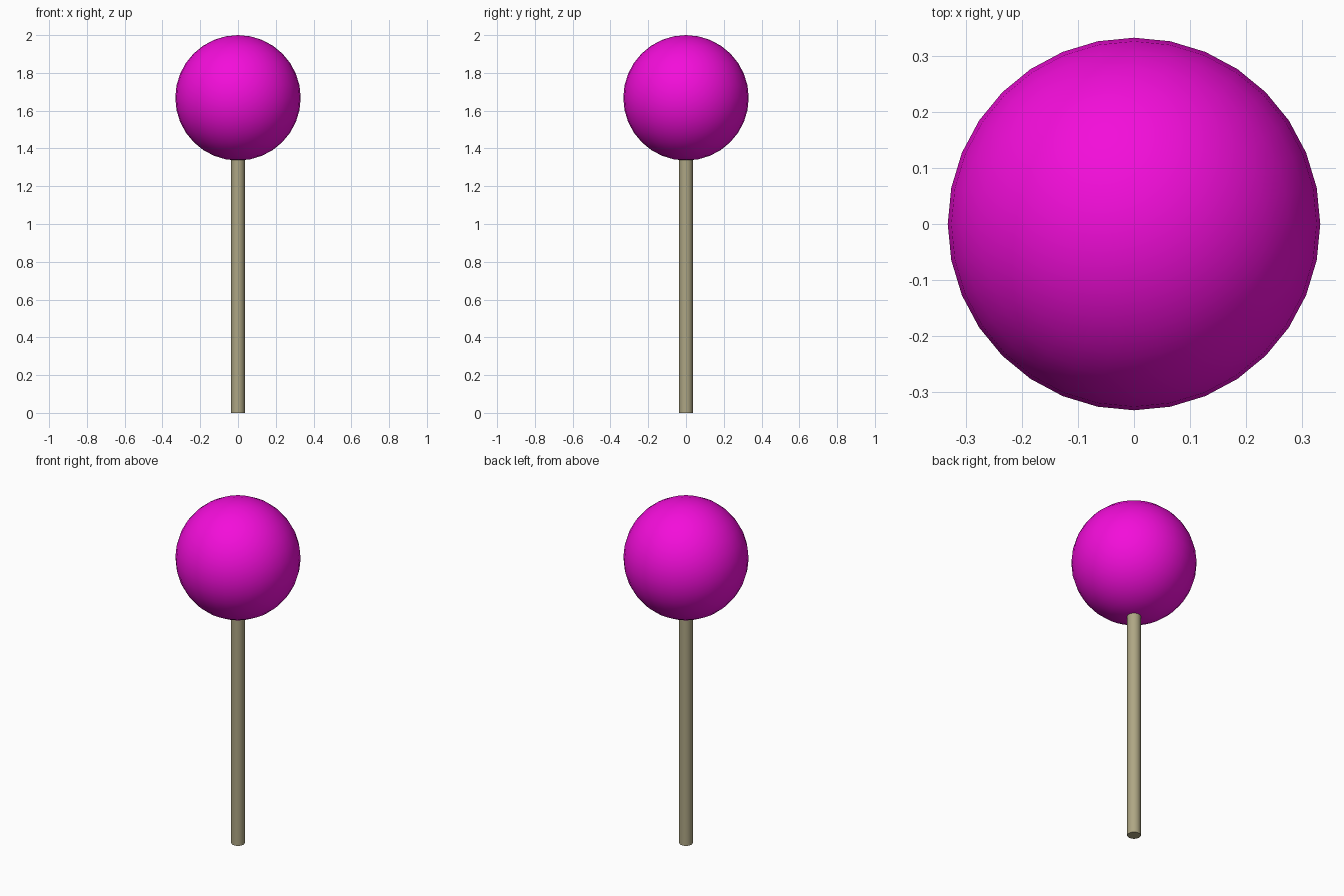
import bpy
import math

if "Cube" in bpy.data.objects:
    bpy.data.objects.remove(bpy.data.objects["Cube"])

HEIGHT = 2.0
BALL_R = 0.332
STICK_R = 0.036
BALL_Z = HEIGHT - BALL_R


def finish(name, color):
    """Name the active object, smooth it and give it a colour."""
    obj = bpy.context.object
    obj.name = name
    bpy.ops.object.shade_smooth_by_angle(angle=math.radians(40))
    mat = bpy.data.materials.new(name + "_color")
    mat.diffuse_color = (*color, 1.0)
    mat.use_nodes = True
    mat.node_tree.nodes["Principled BSDF"].inputs["Base Color"].default_value = mat.diffuse_color
    obj.data.materials.append(mat)
    return obj


# Round head
bpy.ops.mesh.primitive_uv_sphere_add(segments=32, ring_count=16, radius=BALL_R,
                                     location=(0, 0, BALL_Z))
finish("ball", (0.9, 0.004, 0.7))

# Stick, its top end tucked just inside the head
stick_top = BALL_Z - BALL_R + 0.03
bpy.ops.mesh.primitive_cylinder_add(vertices=32, radius=STICK_R, depth=stick_top,
                                    location=(0, 0, stick_top / 2))
finish("stick", (0.42, 0.38, 0.23))
